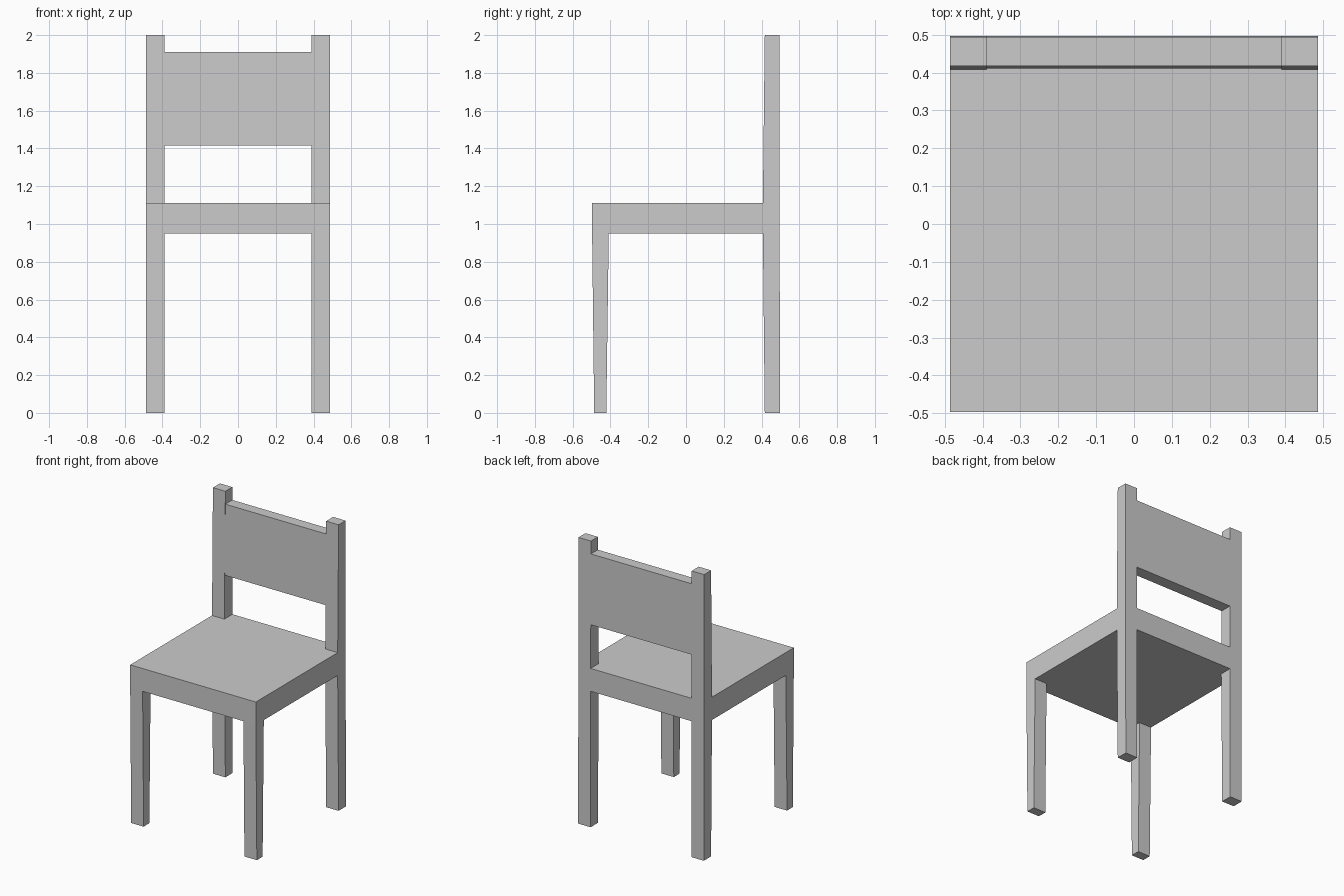
import bpy, bmesh
from mathutils import Vector

if "Cube" in bpy.data.objects:
    bpy.data.objects.remove(bpy.data.objects["Cube"])

OUT, INN = 0.486, 0.39          # outer and inner x of legs and posts
SEAT_LO, SEAT_HI = 0.95, 1.11   # seat heights
BACK = 0.496                    # rear plane


def prism(name, pts, offset, mirror=False):
    """Extrude a planar outline along offset, optionally mirrored across x."""
    bm = bmesh.new()
    face = bm.faces.new([bm.verts.new(p) for p in pts])
    res = bmesh.ops.extrude_face_region(bm, geom=[face], use_keep_orig=True)
    verts = [g for g in res["geom"] if isinstance(g, bmesh.types.BMVert)]
    bmesh.ops.translate(bm, verts=verts, vec=Vector(offset))
    bmesh.ops.recalc_face_normals(bm, faces=bm.faces)
    mesh = bpy.data.meshes.new(name)
    bm.to_mesh(mesh)
    bm.free()
    obj = bpy.data.objects.new(name, mesh)
    bpy.context.collection.objects.link(obj)
    if mirror:
        mod = obj.modifiers.new("Mirror", 'MIRROR')
        mod.use_mirror_merge = False
    return obj


def side_profile(name, yz):
    """Leg or post: side outline given thickness in x, mirrored left/right."""
    return prism(name, [(INN, y, z) for y, z in yz], (OUT - INN, 0, 0), True)


# Seat slab, notched at the rear corners around the posts
plan = [(-OUT, -0.497), (OUT, -0.497), (OUT, 0.407), (INN, 0.407),
        (INN, BACK), (-INN, BACK), (-INN, 0.407), (-OUT, 0.407)]
prism("seat", [(x, y, SEAT_LO) for x, y in plan], (0, 0, SEAT_HI - SEAT_LO))

# Tapered front legs
side_profile("front_leg", [(-0.486, 0), (-0.422, 0),
                           (-0.409, SEAT_LO), (-0.497, SEAT_LO)])

# Rear legs continuing up as back posts, thickest at the seat
side_profile("back_post", [(0.417, 0), (0.497, 0), (BACK, SEAT_LO), (BACK, SEAT_HI),
                           (0.494, 2), (0.417, 2), (0.407, SEAT_HI), (0.407, SEAT_LO)])

# Backrest panel between the posts
prism("backrest", [(-INN, 0.411, 1.415), (-INN, BACK - 0.001, 1.415),
                   (-INN, 0.494, 1.91), (-INN, 0.417, 1.91)], (2 * INN, 0, 0))
